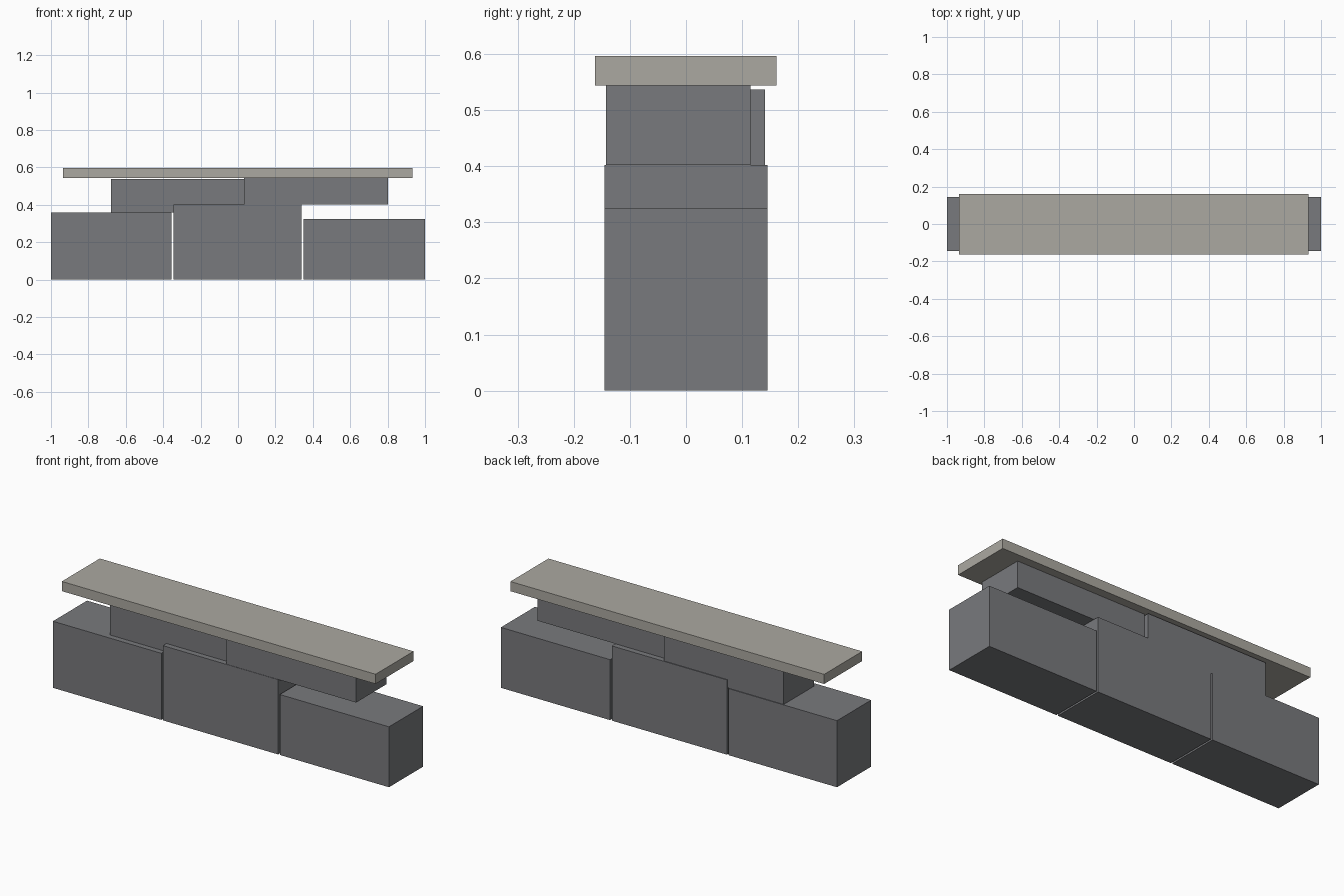
import bpy

cube = bpy.data.objects.get("Cube")
if cube:
    bpy.data.objects.remove(cube, do_unlink=True)


def make_material(name, rgb):
    mat = bpy.data.materials.new(name)
    color = (*rgb, 1.0)
    mat.use_nodes = True
    mat.diffuse_color = color
    mat.node_tree.nodes["Principled BSDF"].inputs["Base Color"].default_value = color
    return mat


def make_block(name, xs, ys, zs, mat):
    """Box spanning the given x, y and z ranges."""
    spans = (xs, ys, zs)
    bpy.ops.mesh.primitive_cube_add(size=1, location=[(a + b) / 2 for a, b in spans])
    obj = bpy.context.object
    obj.name = name
    obj.scale = [b - a for a, b in spans]
    bpy.ops.object.transform_apply(location=False, rotation=False, scale=True)
    obj.data.materials.append(mat)
    return obj


stone = make_material("grey stone", (0.19, 0.193, 0.205))
top_stone = make_material("pale warm stone", (0.41, 0.395, 0.355))

# Bottom course: three blocks with narrow open joints
depth = (-0.145, 0.145)
make_block("base_block_right", (-1.0, -0.355), depth, (0, 0.358), stone)
make_block("base_block_middle", (-0.345, 0.34), depth, (0, 0.402), stone)
make_block("base_block_left", (0.35, 1.0), depth, (0, 0.325), stone)

# Second course: two blocks staggered front to back
make_block("upper_block_right", (-0.68, 0.032), (-0.115, 0.141), (0.358, 0.537), stone)
make_block("upper_block_left", (0.032, 0.803), (-0.143, 0.115), (0.402, 0.544), stone)

# Overhanging top slab
make_block("cap_slab", (-0.935, 0.932), (-0.162, 0.161), (0.544, 0.596), top_stone)
